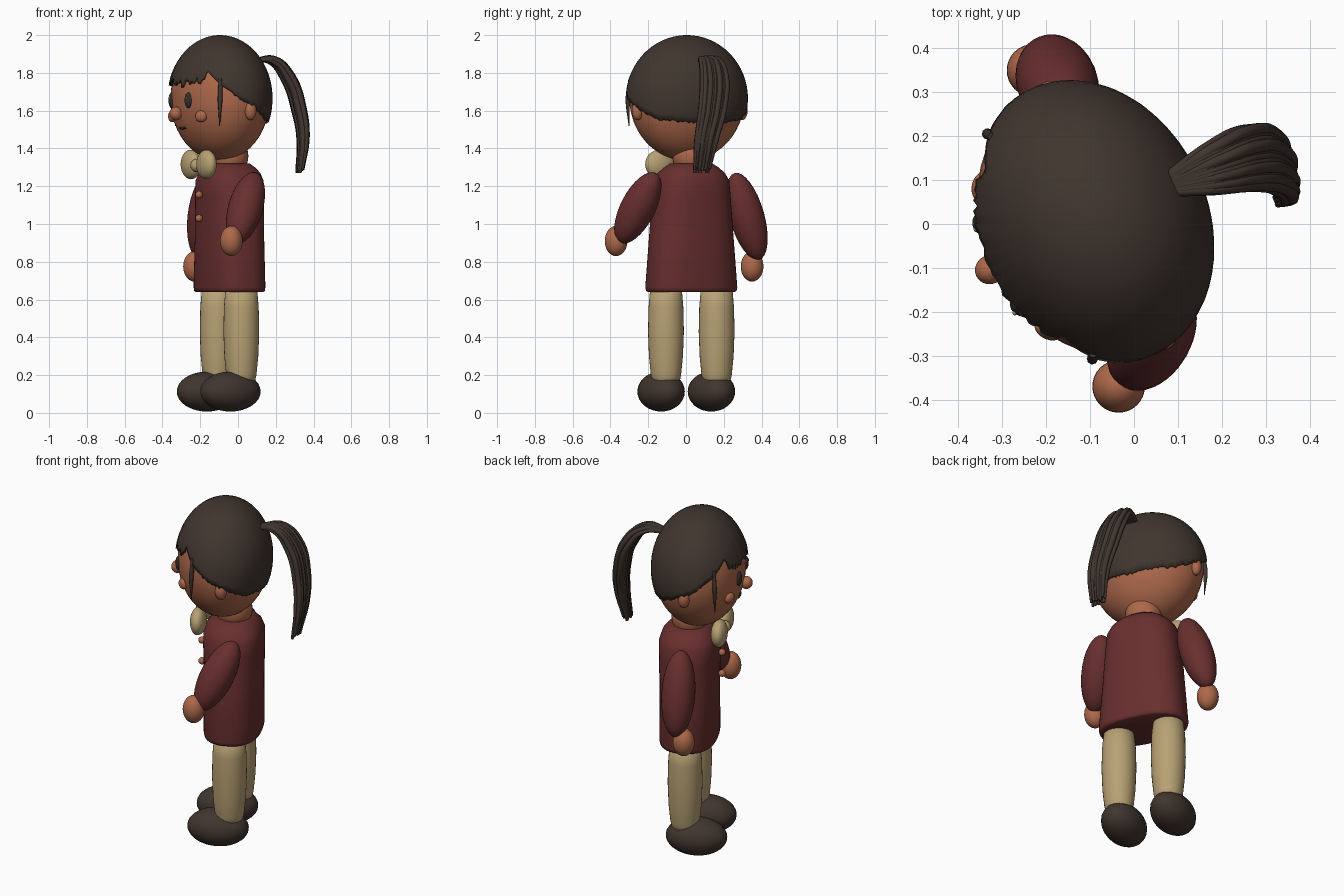
import bpy, bmesh, random
from math import sin, cos, pi, radians, degrees, sqrt, acos, copysign
from mathutils import Vector, Matrix

random.seed(4)
if "Cube" in bpy.data.objects:
    bpy.data.objects.remove(bpy.data.objects["Cube"])

# The figure is built facing -y, then turned on its own axis
TURN = Matrix.Translation((-0.045, 0.028, 0)) @ Matrix.Rotation(radians(-65), 4, 'Z')
HEAD = Vector((0, -0.055, 1.665))


def material(name, rgb):
    m = bpy.data.materials.new(name)
    m.use_nodes = True
    m.diffuse_color = (*rgb, 1)
    bsdf = next(n for n in m.node_tree.nodes if n.type == 'BSDF_PRINCIPLED')
    bsdf.inputs["Base Color"].default_value = (*rgb, 1)
    return m


SKIN = material("warm_skin", (0.42, 0.14, 0.07))
COAT = material("dark_red", (0.14, 0.028, 0.028))
CLOTH = material("beige", (0.48, 0.36, 0.175))
HAIR = material("dark_brown", (0.052, 0.036, 0.028))
INK = material("near_black", (0.03, 0.028, 0.024))


def finish(name, bm, mat, matrix):
    bmesh.ops.recalc_face_normals(bm, faces=bm.faces)
    for f in bm.faces:
        f.smooth = True
    me = bpy.data.meshes.new(name)
    bm.to_mesh(me)
    bm.free()
    me.materials.append(mat)
    ob = bpy.data.objects.new(name, me)
    bpy.context.collection.objects.link(ob)
    ob.matrix_world = matrix
    return ob


def ball(name, loc, radii, mat, rot=Matrix(), base=TURN, seg=32):
    bm = bmesh.new()
    bmesh.ops.create_uvsphere(bm, u_segments=seg, v_segments=seg // 2, radius=1)
    bmesh.ops.scale(bm, vec=radii, verts=bm.verts)
    return finish(name, bm, mat, base @ Matrix.Translation(loc) @ rot)


def grid_skin(bm, rings):
    for a, b in zip(rings, rings[1:]):
        for i in range(len(a)):
            j = (i + 1) % len(a)
            bm.faces.new((a[i], a[j], b[j], b[i]))


def loft(name, rings, mat, centre=(0, 0), power=2.0, seg=48):
    """Stack of rounded sections given as (z, half width, half depth)."""
    bm = bmesh.new()
    rows = []
    for z, rx, ry in rings:
        row = []
        for i in range(seg):
            c, s = cos(2 * pi * i / seg), sin(2 * pi * i / seg)
            x = copysign(abs(c) ** (2 / power), c) * rx
            y = copysign(abs(s) ** (2 / power), s) * ry
            row.append(bm.verts.new((centre[0] + x, centre[1] + y, z)))
        rows.append(row)
    grid_skin(bm, rows)
    bm.faces.new(rows[0])
    bm.faces.new(rows[-1])
    return finish(name, bm, mat, TURN)


def strands(name, paths, mat, matrix):
    """Tapered tubes; each path is a list of (point, radius)."""
    cu = bpy.data.curves.new(name, 'CURVE')
    cu.dimensions = '3D'
    cu.bevel_depth = 1
    cu.bevel_resolution = 2
    cu.resolution_u = 8
    cu.use_fill_caps = True
    for path in paths:
        sp = cu.splines.new('BEZIER')
        sp.bezier_points.add(len(path) - 1)
        for bp, (p, r) in zip(sp.bezier_points, path):
            bp.co, bp.radius = p, r
            bp.handle_left_type = bp.handle_right_type = 'AUTO'
        sp.use_smooth = True
    cu.materials.append(mat)
    ob = bpy.data.objects.new(name, cu)
    bpy.context.collection.objects.link(ob)
    ob.matrix_world = matrix


# Coat and neck
loft("coat", [(0.64, 0.235, 0.145), (0.645, 0.246, 0.155), (0.665, 0.25, 0.158),
              (0.95, 0.225, 0.158), (1.15, 0.207, 0.163), (1.23, 0.198, 0.163),
              (1.27, 0.175, 0.15), (1.30, 0.14, 0.125), (1.32, 0.11, 0.1)],
     COAT, power=2.5)
ball("neck", (0, 0, 1.36), (0.1, 0.1, 0.11), SKIN)

# Legs and shoes
for side, tag in ((1, "left"), (-1, "right")):
    loft(tag + "_leg", [(0.13, 0.065, 0.065), (0.2, 0.08, 0.08), (0.3, 0.09, 0.09),
                        (0.43, 0.095, 0.095), (0.56, 0.092, 0.092), (0.7, 0.08, 0.08)],
         CLOTH, centre=(side * 0.148, 0), seg=32)
    ball(tag + "_shoe", (side * 0.147, -0.063, 0.113), (0.114, 0.169, 0.106), HAIR)

# Sleeves and hands, posed separately on each side
for tag, top, bottom, hand in (
        ("left", (0.09, -0.165, 1.26), (-0.01, -0.345, 0.91), (-0.035, -0.37, 0.91)),
        ("right", (-0.15, 0.26, 1.26), (-0.2, 0.385, 0.82), (-0.23, 0.35, 0.775))):
    top, bottom = Vector(top), Vector(bottom)
    axis = top - bottom
    tilt = axis.to_track_quat('Z', 'Y').to_matrix().to_4x4()
    ball(tag + "_sleeve", (top + bottom) / 2, (0.092, 0.092, axis.length / 2 + 0.01),
         COAT, tilt, Matrix())
    ball(tag + "_hand", hand, (0.06, 0.06, 0.08), SKIN, base=Matrix())

# Bow tie and buttons
for side, tag in ((1, "left"), (-1, "right")):
    ball(tag + "_bow_loop", (side * 0.098, -0.18, 1.315), (0.085, 0.045, 0.078), CLOTH,
         Matrix.Rotation(side * radians(-8), 4, 'Y'))
ball("bow_knot", (0, -0.19, 1.31), (0.035, 0.035, 0.035), CLOTH)
for i in range(2):
    ball(f"button_{i + 1}", (0, -0.178, 1.155 - 0.125 * i), (0.02, 0.02, 0.02), SKIN, seg=16)

# Head and face
ball("head", HEAD, (0.315, 0.25, 0.33), SKIN, seg=48)
ball("nose", (0, -0.312, 1.585), (0.033, 0.035, 0.036), SKIN)
ball("mouth", (0, -0.274, 1.508), (0.045, 0.009, 0.007), INK, seg=16)
for side, tag in ((1, "left"), (-1, "right")):
    ball(tag + "_ear", (side * 0.305, -0.02, 1.6), (0.03, 0.032, 0.05), SKIN)
    ball(tag + "_eye", (side * 0.105, -0.288, 1.655), (0.024, 0.018, 0.042), INK,
         Matrix.Rotation(side * radians(20), 4, 'Z'))
    ball(tag + "_eye_glint", (side * 0.105 + 0.008, -0.304, 1.668), (0.006, 0.004, 0.008),
         CLOTH, seg=12)
    ball(tag + "_cheek", (side * 0.18, -0.25, 1.57), (0.033, 0.022, 0.031), SKIN,
         Matrix.Rotation(side * radians(38), 4, 'Z'))

# Hair cap, cut along a hairline that drops towards the nape
LINE = ((0, 1.77), (35, 1.79), (45, 1.805), (62, 1.73), (90, 1.65),
        (130, 1.56), (180, 1.535))


def hairline(u):
    for (a, za), (b, zb) in zip(LINE, LINE[1:]):
        if u <= b:
            z = za + (zb - za) * (u - a) / (b - a)
            break
    if u < 42:
        return z - 0.055 * random.random()
    return z - 0.012 * random.random() * (u > 75)


COLS, ROWS = 160, 18
bm = bmesh.new()
rows = [[] for _ in range(ROWS + 2)]
for i in range(COLS):
    phi = 2 * pi * i / COLS
    u = abs((degrees(phi) + 90 + 180) % 360 - 180)
    end = acos((hairline(u) - HEAD.z) / 0.335)
    ridge = 0.012 * random.random() if u < 42 else 0.003 * random.random()
    for r in range(ROWS + 2):
        t = end * max(0.02, min(r, ROWS) / ROWS)
        k = 0.94 if r > ROWS else 1 + ridge * (min(r, ROWS) / ROWS) ** 2
        rows[r].append(bm.verts.new(HEAD + Vector((0.334 * k * sin(t) * cos(phi),
                                                   0.264 * k * sin(t) * sin(phi),
                                                   0.335 * cos(t)))))
grid_skin(bm, rows)
bm.faces.new(rows[0])
finish("hair_cap", bm, HAIR, TURN)

# Thin locks in front of the ears
strands("side_locks", [[(Vector((s * 0.272, -0.18, 1.77)), 0.01),
                        (Vector((s * 0.283, -0.187, 1.66)), 0.013),
                        (Vector((s * 0.277, -0.187, 1.52)), 0.002)] for s in (1, -1)],
        HAIR, TURN)

# Ponytail: a bundle of strands sharing one arching path (point, spread)
PATH = (((0.08, 0.09, 1.865), 0.3), ((0.18, 0.125, 1.868), 0.75),
        ((0.265, 0.15, 1.775), 1.0), ((0.325, 0.14, 1.6), 1.0),
        ((0.345, 0.11, 1.45), 0.85), ((0.328, 0.085, 1.285), 0.65))
across, outward = Vector((-0.2, 0.97, 0)), Vector((0.9, 0.1, 0.4))
bundle = []
for i in range(22):
    a = -0.062 + 0.124 * (i // 2) / 10
    d = (0.021 if i % 2 else -0.021) * sqrt(1 - (a / 0.075) ** 2) + random.uniform(-0.006, 0.006)
    drop = Vector((0, 0, random.uniform(-0.012, 0.012)))
    bundle.append([(Vector(p) + (across * a + outward * d) * w + (drop if p == PATH[-1][0] else Vector()),
                    0.007 + 0.009 * w if p != PATH[-1][0] else 0.008) for p, w in PATH])
strands("ponytail", bundle, HAIR, Matrix())
